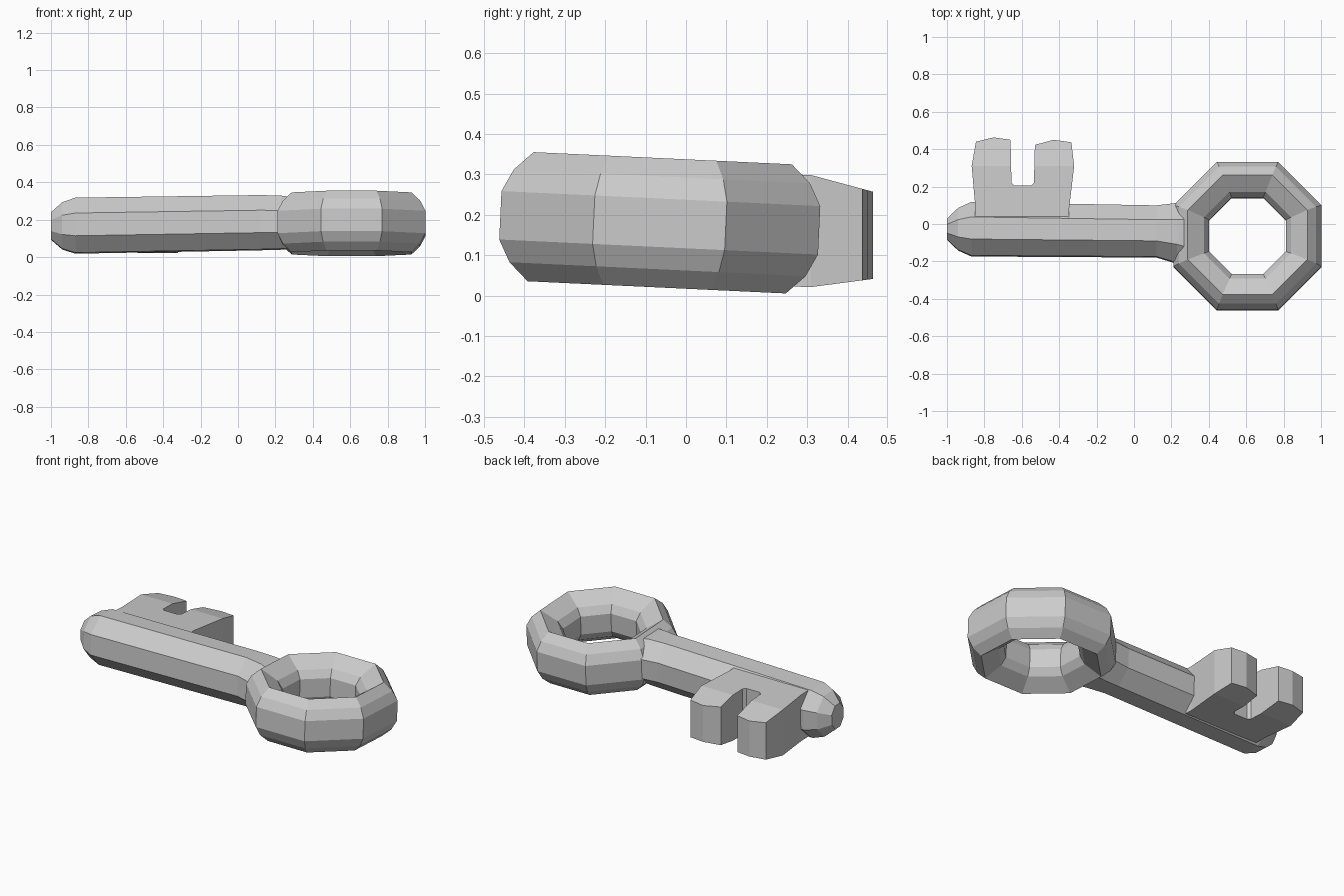
import bpy, bmesh
from math import pi, cos, sin, radians
from mathutils import Matrix, Vector

if "Cube" in bpy.data.objects:
    bpy.data.objects.remove(bpy.data.objects["Cube"])


def finish(name, bm):
    bmesh.ops.recalc_face_normals(bm, faces=bm.faces)
    mesh = bpy.data.meshes.new(name)
    bm.to_mesh(mesh)
    bm.free()
    obj = bpy.data.objects.new(name, mesh)
    bpy.context.collection.objects.link(obj)
    return obj


def bridge(bm, loops, closed):
    n = len(loops)
    for i in range(n if closed else n - 1):
        a, b = loops[i], loops[(i + 1) % n]
        for j in range(len(a)):
            k = (j + 1) % len(a)
            bm.faces.new((a[j], a[k], b[k], b[j]))
    if not closed:
        bm.faces.new(loops[0])
        bm.faces.new(loops[-1])


def lerp(pts, t):
    for (a, va), (b, vb) in zip(pts, pts[1:]):
        if t <= b:
            break
    return va + (vb - va) * (t - a) / (b - a)


# Bow: eight-sided ring with a faceted section (apothem, height)
half = [(0.205, 0.055), (0.232, 0.10), (0.32, 0.16), (0.367, 0.115), (0.395, 0.06)]
section = half + [(r, -z) for r, z in reversed(half)]
bm = bmesh.new()
loops = []
for k in range(8):
    a = pi / 8 + k * pi / 4
    loops.append([bm.verts.new((r / cos(pi / 8) * cos(a), r / cos(pi / 8) * sin(a), z))
                  for r, z in section])
bridge(bm, loops, True)
bm.transform(Matrix.Translation((0.607, -0.065, 0.18)) @ Matrix.Rotation(radians(-2.7), 4, 'X'))
bow = finish("bow", bm)

# Shaft: octagonal rod, blunt tip, flared into the bow (x, y, z, half width, half height)
stations = [(-1.0, -0.028, 0.166, 0.056, 0.072), (-0.94, -0.028, 0.167, 0.112, 0.124),
            (-0.87, -0.028, 0.168, 0.143, 0.147), (0.12, -0.04, 0.184, 0.137, 0.145),
            (0.23, -0.05, 0.184, 0.160, 0.142), (0.30, -0.06, 0.182, 0.185, 0.135)]
bm = bmesh.new()
loops = []
for x, y, z, w, h in stations:
    ring = []
    for k in range(8):
        a = pi / 8 + k * pi / 4 - radians(2.7)
        ring.append(bm.verts.new((x, y + w * cos(a) / cos(pi / 8), z + h * sin(a) / cos(pi / 8))))
    loops.append(ring)
bridge(bm, loops, False)
shaft = finish("shaft", bm)

# Bit: two-toothed plate, tapering towards the tooth ends
outline = [(-0.85, 0.03), (-0.85, 0.11), (-0.868, 0.31), (-0.845, 0.44), (-0.75, 0.463),
           (-0.66, 0.45), (-0.655, 0.22), (-0.64, 0.205), (-0.55, 0.205), (-0.535, 0.22),
           (-0.53, 0.423), (-0.43, 0.45), (-0.335, 0.437), (-0.32, 0.31), (-0.347, 0.08),
           (-0.347, 0.03)]
top = [(0.03, 0.310), (0.31, 0.298), (0.47, 0.255)]
bottom = [(0.03, 0.028), (0.31, 0.021), (0.47, 0.042)]
bm = bmesh.new()
face = bm.faces.new([bm.verts.new((x, y, 0)) for x, y in outline])
ext = bmesh.ops.extrude_face_region(bm, geom=[face])
for v in ext["geom"]:
    if isinstance(v, bmesh.types.BMVert):
        v.co.z = 1
bmesh.ops.bisect_plane(bm, geom=bm.verts[:] + bm.edges[:] + bm.faces[:],
                       plane_co=Vector((0, 0.31, 0)), plane_no=Vector((0, 1, 0)), dist=1e-5)
for v in bm.verts:
    v.co.z = lerp(top if v.co.z > 0.5 else bottom, v.co.y)
bit = finish("bit", bm)

# Join the parts into one solid key
for part in (bow, bit):
    mod = shaft.modifiers.new("union", 'BOOLEAN')
    mod.operation = 'UNION'
    mod.solver = 'EXACT'
    mod.object = part
bpy.context.view_layer.objects.active = shaft
for mod in list(shaft.modifiers):
    bpy.ops.object.modifier_apply(modifier=mod.name)
for part in (bow, bit):
    bpy.data.objects.remove(part)
shaft.name = "key"
